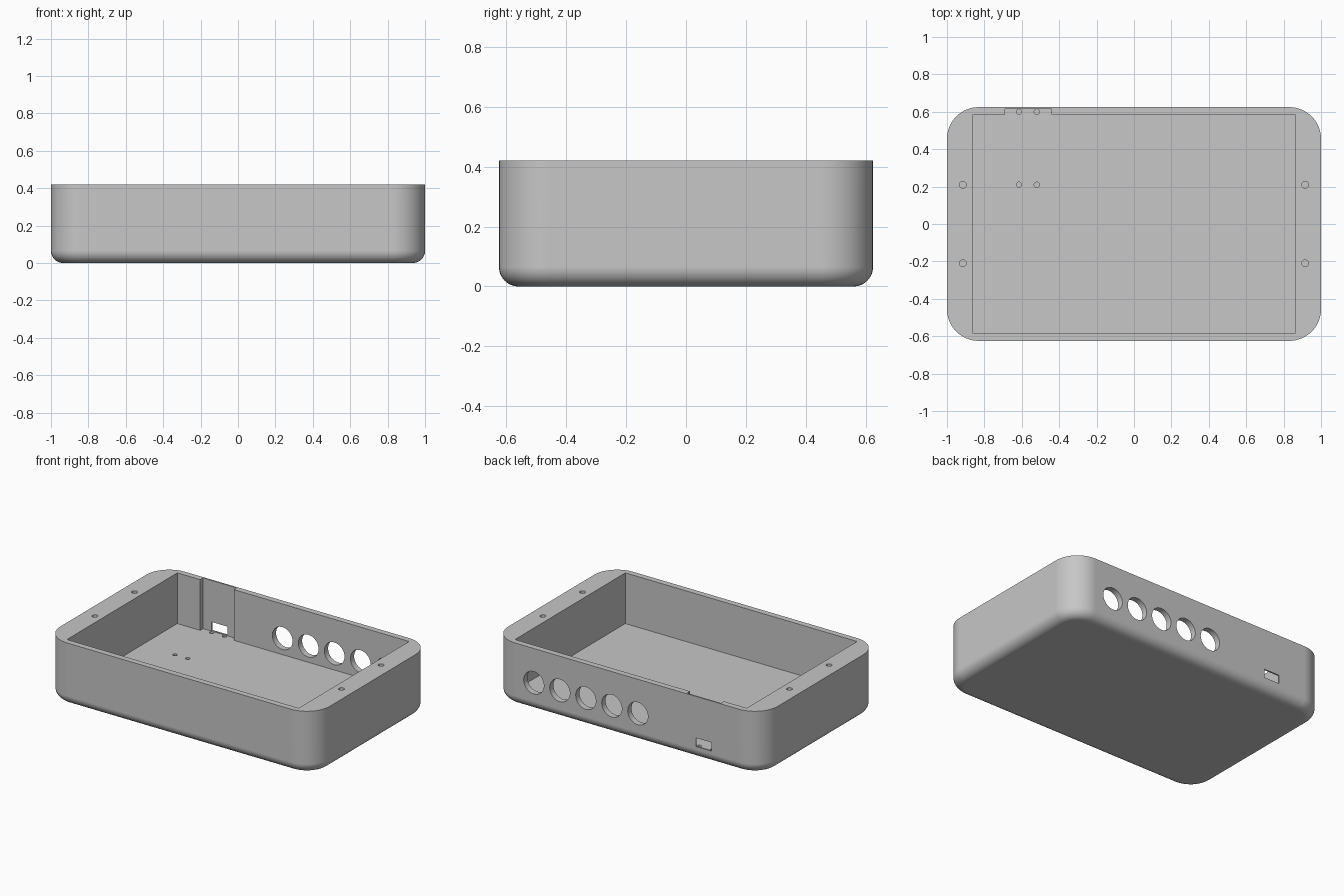
import bpy, bmesh, math
from math import sin, cos, pi

if "Cube" in bpy.data.objects:
    bpy.data.objects.remove(bpy.data.objects["Cube"], do_unlink=True)

HX, HY, H = 1.0, 0.625, 0.42      # half length, half depth, height
CORNER, FILLET = 0.17, 0.065      # plan corner radius, bottom edge radius
FLOOR, STEPS = 0.08, 12

grey = bpy.data.materials.new("plain_grey")
grey.use_nodes = True
grey.diffuse_color = (0.57, 0.57, 0.57, 1)
grey.node_tree.nodes["Principled BSDF"].inputs["Base Color"].default_value = grey.diffuse_color


def outline(inset):
    """Rounded rectangle, pulled in by inset."""
    pts = []
    for k, (sx, sy) in enumerate([(1, 1), (-1, 1), (-1, -1), (1, -1)]):
        for i in range(STEPS + 1):
            a = (k + i / STEPS) * pi / 2
            r = CORNER - inset
            pts.append((sx * (HX - CORNER) + r * cos(a), sy * (HY - CORNER) + r * sin(a)))
    return pts


# Solid body: rounded outline lofted up through the bottom fillet
bm = bmesh.new()
levels = []
for i in range(STEPS + 1):
    a = i / STEPS * pi / 2
    levels.append((FILLET * (1 - sin(a)), FILLET * (1 - cos(a))))
levels.append((0, H))
rings = [[bm.verts.new((x, y, z)) for x, y in outline(inset)] for inset, z in levels]
for low, high in zip(rings, rings[1:]):
    n = len(low)
    for i in range(n):
        j = (i + 1) % n
        bm.faces.new((low[i], low[j], high[j], high[i]))
bm.faces.new(rings[0][::-1])
bm.faces.new(rings[-1])
mesh = bpy.data.meshes.new("enclosure_tray")
bm.to_mesh(mesh)
bm.free()
mesh.materials.append(grey)
tray = bpy.data.objects.new("enclosure_tray", mesh)
bpy.context.collection.objects.link(tray)
bpy.context.view_layer.objects.active = tray
tray.select_set(True)


def cut(cutter):
    """Subtract the cutter from the tray and discard it."""
    cutter.data.materials.append(grey)
    cutter.hide_render = True
    bpy.ops.object.select_all(action='DESELECT')
    tray.select_set(True)
    bpy.context.view_layer.objects.active = tray
    mod = tray.modifiers.new("cut", 'BOOLEAN')
    mod.operation = 'DIFFERENCE'
    mod.solver = 'EXACT'
    mod.object = cutter
    bpy.ops.object.modifier_apply(modifier=mod.name)
    bpy.data.objects.remove(cutter, do_unlink=True)


def cut_box(x0, x1, y0, y1, z0, z1):
    bpy.ops.mesh.primitive_cube_add(size=1, location=((x0 + x1) / 2, (y0 + y1) / 2, (z0 + z1) / 2))
    box = bpy.context.object
    box.scale = (x1 - x0, y1 - y0, z1 - z0)
    bpy.context.view_layer.update()
    cut(box)


def cut_hole(location, radius, depth, tilt=0, sides=24):
    bpy.ops.mesh.primitive_cylinder_add(vertices=sides, radius=radius, depth=depth,
                                        location=location, rotation=(tilt, 0, 0))
    cut(bpy.context.object)


# Main cavity and the thinned strip of the back wall
cut_box(-0.86, 0.86, -0.585, 0.585, FLOOR, H + 0.1)
cut_box(-0.69, -0.44, 0.5, 0.615, FLOOR, H + 0.1)

# Row of round openings and the socket slot in the back wall
for i in range(5):
    cut_hole((-0.08 + 0.193 * i, 0.6, 0.19), 0.075, 0.2, pi / 2, 48)
cut_box(-0.627, -0.51, 0.55, 0.7, 0.084, 0.142)

# Screw holes in the rim
for x in (-0.915, 0.915):
    for y in (-0.21, 0.21):
        cut_hole((x, y, H), 0.018, 0.24)

# Mounting holes in the floor
for x in (-0.615, -0.52):
    for y in (0.21, 0.6):
        cut_hole((x, y, FLOOR), 0.014, 0.08)

# Smooth the rounded surfaces, keep the cut edges crisp
bpy.ops.object.select_all(action='DESELECT')
tray.select_set(True)
bpy.context.view_layer.objects.active = tray
bpy.ops.object.shade_smooth_by_angle(angle=math.radians(30))
weighted = tray.modifiers.new("even_shading", 'WEIGHTED_NORMAL')
weighted.keep_sharp = True
